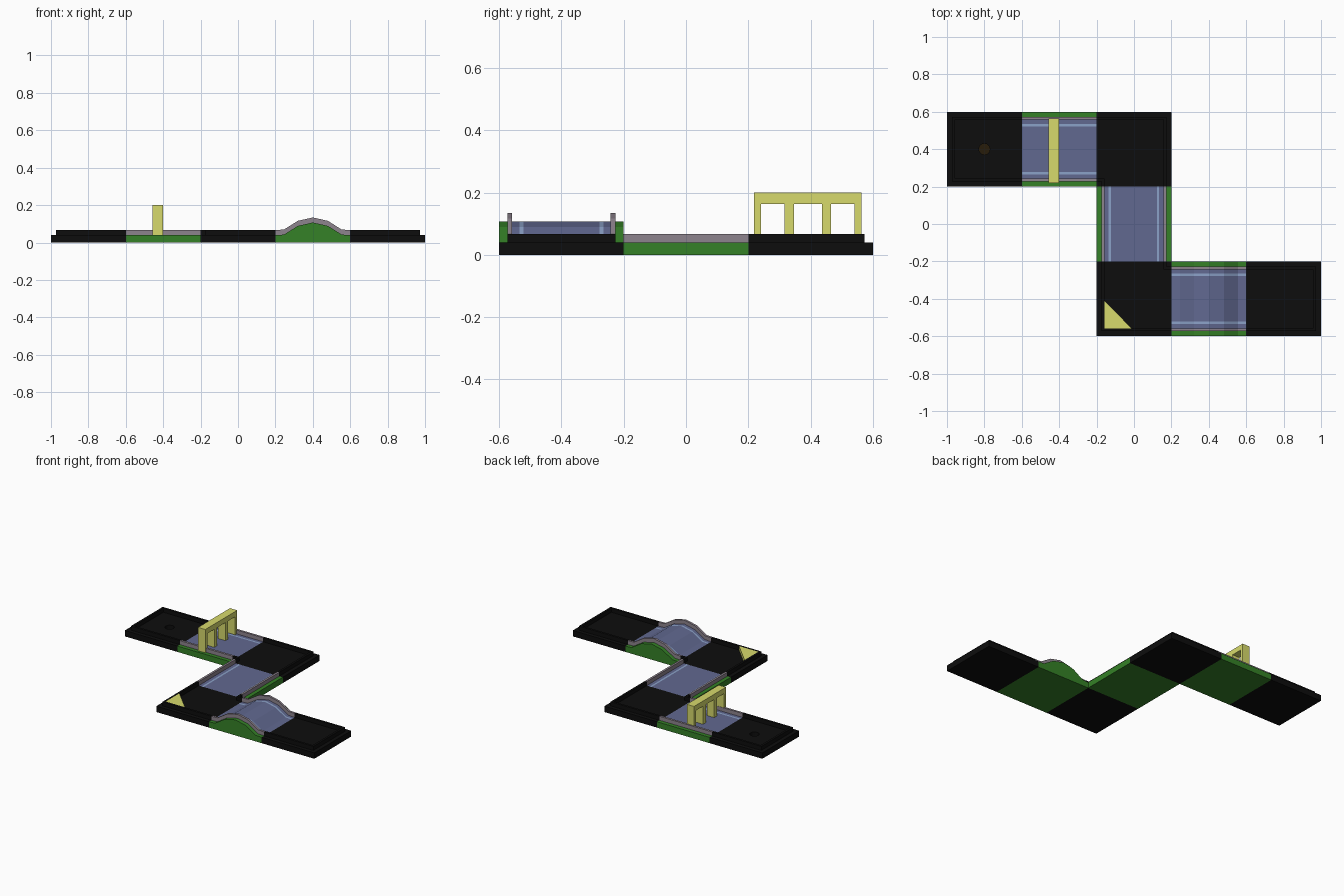
import bpy, bmesh, math
from mathutils import Matrix

if "Cube" in bpy.data.objects:
    bpy.data.objects.remove(bpy.data.objects["Cube"])

H = 0.2              # half a tile
TOP, RIM = 0.04, 0.027   # floor height, wall rise above it
WI, WO = 0.158, 0.173    # inner and outer wall offset from tile centre


def mat(name, rgb):
    m = bpy.data.materials.new(name)
    m.diffuse_color = (*rgb, 1)
    m.use_nodes = True
    m.node_tree.nodes["Principled BSDF"].inputs["Base Color"].default_value = m.diffuse_color
    return m


GREEN = mat("green", (0.035, 0.22, 0.02))
GREY = mat("wall_grey", (0.27, 0.23, 0.27))
BLUE = mat("felt_blue", (0.12, 0.14, 0.28))
LINE = mat("line_blue", (0.26, 0.36, 0.58))
BLACK = mat("black", (0.004, 0.004, 0.004))
YELLOW = mat("yellow", (0.68, 0.70, 0.15))
BROWN = mat("cup_brown", (0.02, 0.012, 0.003))


def finish(name, bm, mats, loc=(0, 0, 0), rot=0):
    bmesh.ops.recalc_face_normals(bm, faces=bm.faces)
    bm.transform(Matrix.Rotation(rot, 4, 'Z'))
    me = bpy.data.meshes.new(name)
    bm.to_mesh(me)
    bm.free()
    for m in mats:
        me.materials.append(m)
    ob = bpy.data.objects.new(name, me)
    ob.location = loc
    bpy.context.collection.objects.link(ob)
    return ob


def prism(name, pts, z0, z1, m, loc=(0, 0), rot=0):
    """Extrude a flat outline from z0 to z1."""
    bm = bmesh.new()
    f = bm.faces.new([bm.verts.new((x, y, z0)) for x, y in pts])
    r = bmesh.ops.extrude_face_region(bm, geom=[f])
    vs = [v for v in r['geom'] if isinstance(v, bmesh.types.BMVert)]
    bmesh.ops.translate(bm, vec=(0, 0, z1 - z0), verts=vs)
    return finish(name, bm, [m], (*loc, 0), rot)


def rect(x0, y0, x1, y1):
    return [(x0, y0), (x1, y0), (x1, y1), (x0, y1)]


# Lane cross-section: half of it as (offset, lift, material of next span inward)
HALF = [(H, 0, 0), (WO, 0, 1), (WO, RIM, 1), (WI, RIM, 1), (WI, 0, 2), (0.135, 0, 3), (0.122, 0, 2)]


def lane(name, profile, loc, rot=0):
    """Sweep the lane cross-section along a height profile."""
    section = [(-y, l) for y, l, _ in HALF] + [(y, l) for y, l, _ in reversed(HALF)]
    span = [m for *_, m in HALF] + [m for *_, m in reversed(HALF[:-1])]
    bm = bmesh.new()
    rings = []
    for x, z in profile:
        pts = [(y, z + l) for y, l in section] + [(H, 0), (-H, 0)]
        rings.append([bm.verts.new((x, y, zz)) for y, zz in pts])
    n = len(rings[0])
    for a, b in zip(rings, rings[1:]):
        for i in range(n):
            j = (i + 1) % n
            f = bm.faces.new((a[i], a[j], b[j], b[i]))
            f.material_index = span[i] if i < len(span) else 0
    for r in (rings[0], rings[-1]):
        bm.faces.new(r)
    return finish(name, bm, [GREEN, GREY, BLUE, LINE], (*loc, 0), rot)


# Lane tiles: gate lane, middle lane, hill lane
flat = [(-H, TOP), (H, TOP)]
rise = [(0.155, 0.042), (0.08, 0.089)]
hill = [(-H, TOP)] + [(-x, z) for x, z in rise] + [(0, 0.107)] + [(x, z) for x, z in reversed(rise)] + [(H, TOP)]
lane("gate_lane", flat, (-0.4, 0.4))
lane("middle_lane", flat, (0, 0), math.pi / 2)
lane("hill_lane", hill, (0.4, -0.4))

# End tiles: slab with a U-shaped wall, closed towards -x before rotation
U_WALL = [(H, WO), (-WO, WO), (-WO, -WO), (H, -WO), (H, -WI), (-WI, -WI), (-WI, WI), (H, WI)]
for name, loc, rot in (("hole_end", (-0.8, 0.4), 0), ("start_end", (0.8, -0.4), math.pi)):
    slab = prism(name + "_slab", rect(-H, -H, H, H), 0, TOP, BLACK, loc, rot)
    prism(name + "_wall", U_WALL, TOP, TOP + RIM, BLACK, loc, rot)
    if name == "hole_end":
        circle = [(0.03 * math.cos(i * math.pi / 6), 0.03 * math.sin(i * math.pi / 6)) for i in range(12)]
        cutter = prism("hole_cutter", circle, 0.008, 0.1, BLACK, loc)
        cutter.hide_render = True
        cutter.hide_set(True)
        mod = slab.modifiers.new("hole", 'BOOLEAN')
        mod.operation, mod.object = 'DIFFERENCE', cutter
        prism("hole_cup_floor", circle, 0.006, 0.010, BROWN, loc)

# Corner tiles: slab, L wall on the outer sides (-x, -y before rotation), inner post
L_WALL = [(-WO, H), (-WO, -WO), (H, -WO), (H, -WI), (-WI, -WI), (-WI, H)]
POST = [(WI, H), (WI, WI), (H, WI), (H, WO), (WO, WO), (WO, H)]
for name, loc, rot in (("back_corner", (0, 0.4), math.pi), ("front_corner", (0, -0.4), 0)):
    prism(name + "_slab", rect(-H, -H, H, H), 0, TOP, BLACK, loc, rot)
    prism(name + "_wall", L_WALL, TOP, TOP + RIM, BLACK, loc, rot)
    prism(name + "_inner_post", POST, TOP, TOP + RIM, BLACK, loc, rot)

# Triangular bank block in the front corner
prism("bank_block", [(-WI, -WI), (-0.012, -WI), (-WI, -0.01)], TOP, TOP + RIM, YELLOW, (0, -0.4))

# Gate: one comb-shaped outline in the y-z plane, extruded along x
bm = bmesh.new()
outline = [(0.218, 0.2)]
for a, b in ((0.218, 0.24), (0.316, 0.346), (0.437, 0.466), (0.541, 0.564)):
    outline += [(a, 0.164), (a, TOP), (b, TOP), (b, 0.164)]
outline = [p for p in outline if p not in ((0.218, 0.164), (0.564, 0.164))] + [(0.564, 0.2)]
face = bm.faces.new([bm.verts.new((-0.456, y, z)) for y, z in outline])
ext = bmesh.ops.extrude_face_region(bm, geom=[face])
bmesh.ops.translate(bm, vec=(0.055, 0, 0), verts=[v for v in ext['geom'] if isinstance(v, bmesh.types.BMVert)])
finish("gate", bm, [YELLOW])
